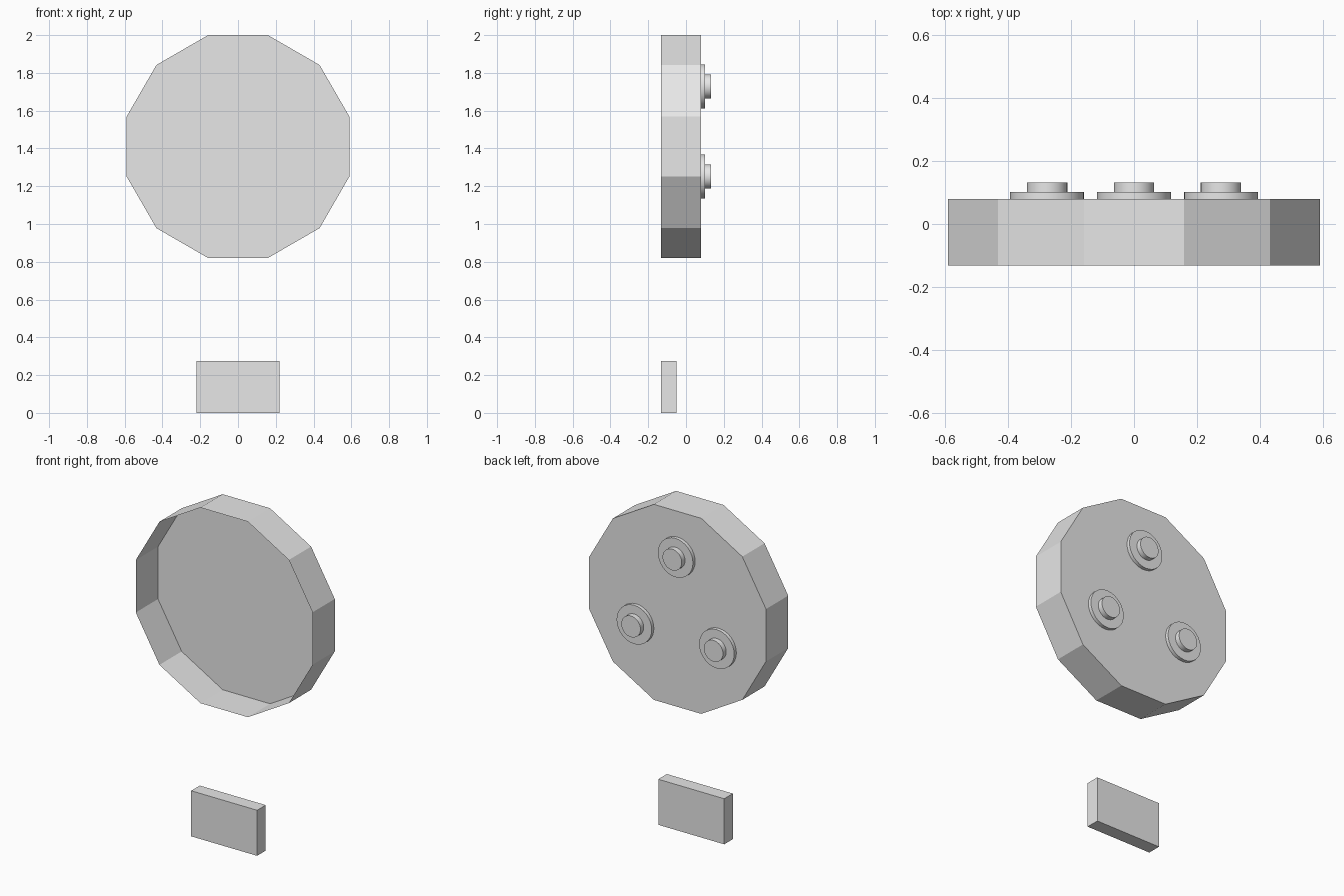
import bpy, bmesh, math
from mathutils import Matrix

if "Cube" in bpy.data.objects:
    bpy.data.objects.remove(bpy.data.objects["Cube"])

grey = bpy.data.materials.new("light grey")
grey.diffuse_color = (0.8, 0.8, 0.8, 1)
grey.use_nodes = True
grey.node_tree.nodes["Principled BSDF"].inputs["Base Color"].default_value = grey.diffuse_color


def add_object(name, bm):
    mesh = bpy.data.meshes.new(name)
    bm.to_mesh(mesh)
    bm.free()
    mesh.materials.append(grey)
    obj = bpy.data.objects.new(name, mesh)
    bpy.context.collection.objects.link(obj)
    return obj


def disc(name, x, z, y0, y1, radius, sides, turn=0.0, open_front=False):
    """Cylinder along y, optionally without its front cap."""
    bm = bmesh.new()
    place = (Matrix.Translation((x, (y0 + y1) / 2, z))
             @ Matrix.Rotation(turn, 4, 'Y')
             @ Matrix.Rotation(math.pi / 2, 4, 'X'))
    bmesh.ops.create_cone(bm, cap_ends=True, segments=sides, radius1=radius,
                          radius2=radius, depth=y1 - y0, matrix=place)
    bmesh.ops.recalc_face_normals(bm, faces=bm.faces)
    if open_front:
        front = [f for f in bm.faces if f.normal.y < -0.9]
        bmesh.ops.delete(bm, geom=front, context='FACES_ONLY')
    elif sides > 12:
        for f in bm.faces:
            f.smooth = len(f.verts) == 4
        for e in bm.edges:
            e.smooth = all(len(f.verts) == 4 for f in e.link_faces)
    return add_object(name, bm)


# Twelve-sided thin shell, open at the front, flats at top and bottom
CZ, APOTHEM = 1.41, 0.59
half = math.pi / 12
shell = disc("dish_shell", 0, CZ, -0.132, 0.08, APOTHEM / math.cos(half), 12,
             half, open_front=True)

# Three stepped studs on the back, in an equilateral triangle
for i in range(3):
    a = math.pi / 2 + i * 2 * math.pi / 3
    x, z = 0.318 * math.cos(a), CZ + 0.318 * math.sin(a)
    disc(f"stud_flange_{i + 1}", x, z, 0.08, 0.101, 0.117, 32)
    disc(f"stud_cap_{i + 1}", x, z, 0.101, 0.132, 0.064, 32)

# Separate rectangular plate underneath
bm = bmesh.new()
bmesh.ops.create_cube(bm, size=1, matrix=Matrix.Translation((0, -0.091, 0.1375))
                      @ Matrix.Diagonal((0.44, 0.082, 0.275, 1)))
add_object("lower_plate", bm)
